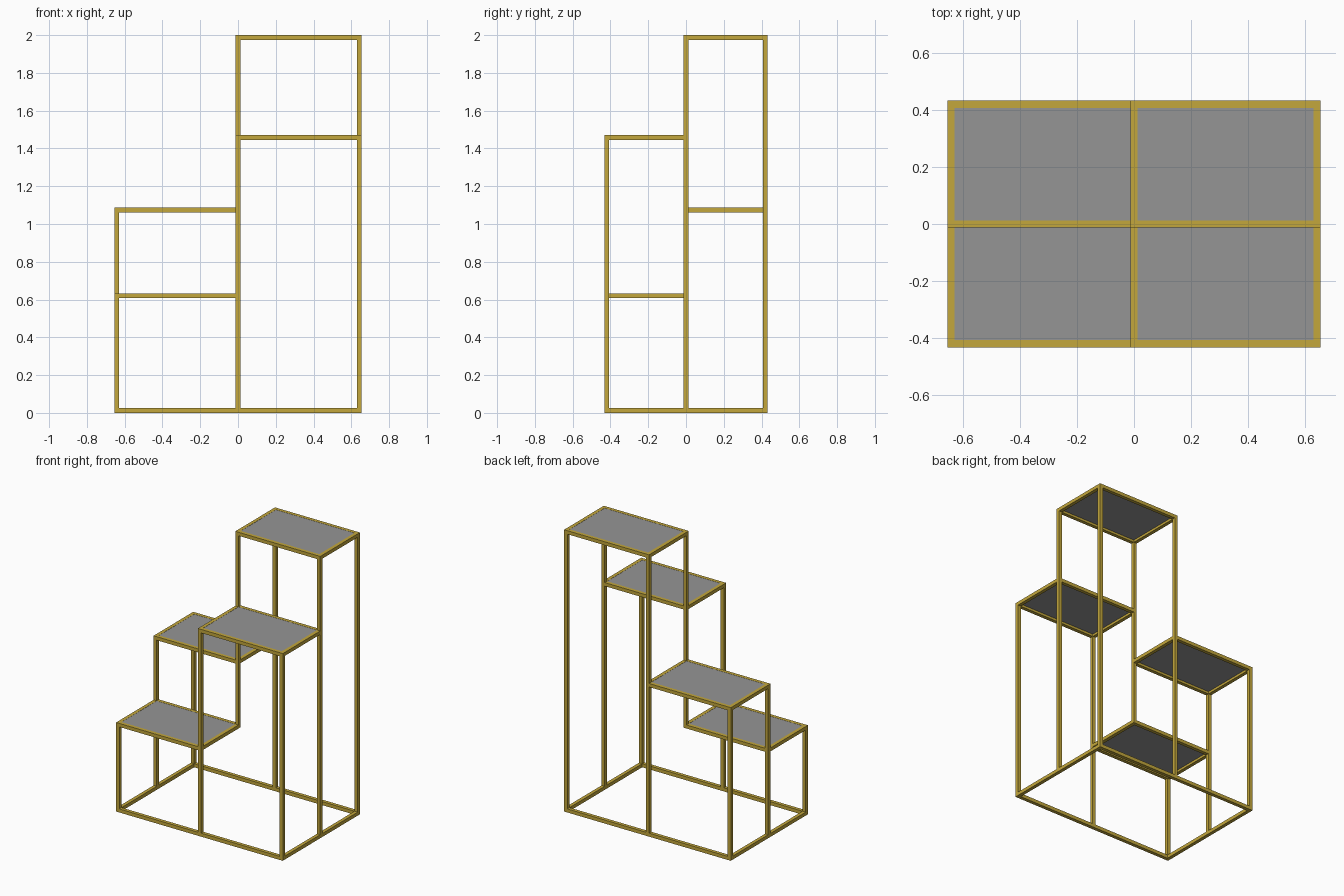
import bpy, bmesh

if "Cube" in bpy.data.objects:
    bpy.data.objects.remove(bpy.data.objects["Cube"])

T = 0.025                      # square tube width
XS = [-0.642, 0.0, 0.642]      # post grid lines
YS = [-0.42, 0.0, 0.42]
# shelf top height for each cell (column, row)
SHELF = {(0, 0): 0.632, (0, 1): 1.087, (1, 0): 1.471, (1, 1): 2.0}


def material(name, rgb):
    m = bpy.data.materials.new(name)
    m.diffuse_color = (*rgb, 1)
    m.use_nodes = True
    m.node_tree.nodes["Principled BSDF"].inputs["Base Color"].default_value = m.diffuse_color
    return m


GOLD = material("gold metal", (0.55, 0.39, 0.045))
GREY = material("grey panel", (0.30, 0.30, 0.30))


def box(name, lo, hi, mat):
    bm = bmesh.new()
    bmesh.ops.create_cube(bm, size=1)
    for v in bm.verts:
        for a in range(3):
            v.co[a] = hi[a] if v.co[a] > 0 else lo[a]
    me = bpy.data.meshes.new(name)
    bm.to_mesh(me)
    bm.free()
    me.materials.append(mat)
    ob = bpy.data.objects.new(name, me)
    bpy.context.collection.objects.link(ob)


def bar_x(name, i, j, top):
    """Rail between posts (i, j) and (i+1, j)."""
    box(name, (XS[i] + T / 2, YS[j] - T / 2, top - T),
        (XS[i + 1] - T / 2, YS[j] + T / 2, top), GOLD)


def bar_y(name, i, j, top):
    """Rail between posts (i, j) and (i, j+1)."""
    box(name, (XS[i] - T / 2, YS[j] + T / 2, top - T),
        (XS[i] + T / 2, YS[j + 1] - T / 2, top), GOLD)


# upright posts reach the highest shelf they touch; the centre one hangs
for i in range(3):
    for j in range(3):
        top = max(h for (a, b), h in SHELF.items() if a in (i - 1, i) and b in (j - 1, j))
        centre = i == 1 and j == 1
        bottom = SHELF[0, 0] - T if centre else 0
        box("centre_post" if centre else "post", (XS[i] - T / 2, YS[j] - T / 2, bottom),
            (XS[i] + T / 2, YS[j] + T / 2, top), GOLD)

# base perimeter
for k in range(2):
    for e in (0, 2):
        bar_x("base_rail", k, e, T)
        bar_y("base_rail", e, k, T)

# shelves: four rails and an inset thin panel
for (i, j), h in SHELF.items():
    for k in range(2):
        bar_x("shelf_rail", i, j + k, h)
        bar_y("shelf_rail", i + k, j, h)
    box("shelf_panel", (XS[i] + T / 2, YS[j] + T / 2, h - 0.008),
        (XS[i + 1] - T / 2, YS[j + 1] - T / 2, h - 0.001), GREY)
